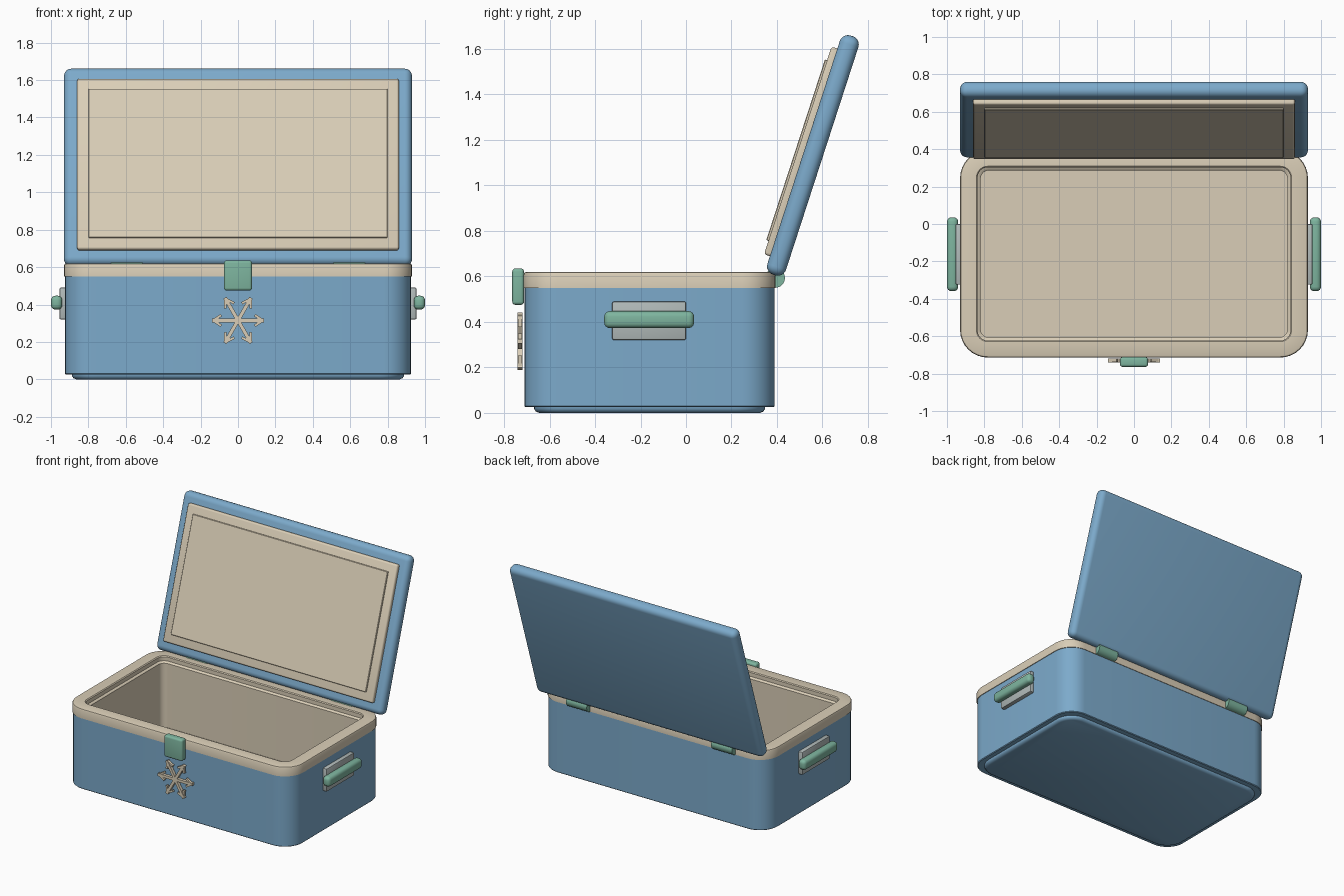
import bpy, bmesh, math
from mathutils import Matrix, Vector

default = bpy.data.objects.get("Cube")
if default:
    bpy.data.objects.remove(default, do_unlink=True)


def material(name, rgb):
    """Flat material from 8-bit display values."""
    lin = [((c / 255 + 0.055) / 1.055) ** 2.4 for c in rgb] + [1]
    m = bpy.data.materials.new(name)
    m.use_nodes = True
    m.diffuse_color = lin
    m.node_tree.nodes["Principled BSDF"].inputs["Base Color"].default_value = lin
    return m


blue = material("cooler blue", (124, 170, 203))
cream = material("warm cream", (218, 206, 183))
green = material("soft green", (126, 181, 159))
grey = material("pale grey", (178, 187, 186))


def finish(name, bm, mat):
    me = bpy.data.meshes.new(name)
    bm.to_mesh(me)
    bm.free()
    ob = bpy.data.objects.new(name, me)
    bpy.context.collection.objects.link(ob)
    me.materials.append(mat)
    bpy.ops.object.select_all(action="DESELECT")
    ob.select_set(True)
    bpy.context.view_layer.objects.active = ob
    bpy.ops.object.shade_smooth_by_angle(angle=math.radians(35))
    return ob


def box(name, centre, size, mat, bevel=0.0, tilt=0.0, segments=4):
    """Box with rounded edges, tilted about x."""
    bm = bmesh.new()
    bmesh.ops.create_cube(bm, size=1)
    bmesh.ops.scale(bm, vec=size, verts=bm.verts)
    if bevel:
        bmesh.ops.bevel(bm, geom=bm.edges[:], offset=bevel, segments=segments,
                        profile=0.5, affect="EDGES")
    ob = finish(name, bm, mat)
    ob.location = centre
    ob.rotation_euler.x = tilt
    return ob


def loft(name, rings, mat, bottom=False, top=False, cy=-0.16, steps=8):
    """Skin through rounded rectangles (half x, half y, radius, z)."""
    bm = bmesh.new()
    loops = []
    for hx, hy, r, z in rings:
        loop = []
        for q, (sx, sy) in enumerate([(1, 1), (-1, 1), (-1, -1), (1, -1)]):
            for i in range(steps + 1):
                a = math.pi / 2 * (q + i / steps)
                loop.append(bm.verts.new((sx * (hx - r) + r * math.cos(a),
                                          cy + sy * (hy - r) + r * math.sin(a), z)))
        loops.append(loop)
    n = len(loops[0])
    for a, b in zip(loops, loops[1:]):
        for i in range(n):
            j = (i + 1) % n
            bm.faces.new((a[i], a[j], b[j], b[i]))
    if bottom:
        bm.faces.new(loops[0][::-1])
    if top:
        bm.faces.new(loops[-1])
    return finish(name, bm, mat)


# Tub: plinth, outer body, rim with stepped liner
loft("base_plinth", [(0.865, 0.485, 0.11, 0), (0.88, 0.5, 0.125, 0.006),
                     (0.888, 0.508, 0.133, 0.018), (0.888, 0.508, 0.133, 0.035)],
     blue, bottom=True)
loft("body", [(0.92, 0.545, 0.14, 0.025), (0.925, 0.55, 0.145, 0.03),
              (0.925, 0.55, 0.145, 0.555)], blue, bottom=True)
loft("rim_and_liner", [(0.9, 0.525, 0.12, 0.55), (0.93, 0.554, 0.148, 0.55),
                       (0.93, 0.554, 0.148, 0.608), (0.926, 0.55, 0.144, 0.617),
                       (0.918, 0.542, 0.136, 0.62), (0.842, 0.469, 0.06, 0.62),
                       (0.836, 0.463, 0.054, 0.614), (0.836, 0.463, 0.054, 0.585),
                       (0.824, 0.451, 0.045, 0.58), (0.82, 0.447, 0.045, 0.575),
                       (0.82, 0.447, 0.045, 0.1)], cream, top=True)

# Open lid with stacked inner panels
tilt = math.radians(-18)
lid_centre = Vector((0, 0.558, 1.132))
forward = Matrix.Rotation(tilt, 3, "X") @ Vector((0, -1, 0))


def lid_layer(name, width, length, back, front, mat, bevel, segments):
    box(name, lid_centre + forward * (back + front) / 2,
        (width, front - back, length), mat, bevel, tilt, segments)


lid_layer("lid", 1.86, 1.105, -0.043, 0.043, blue, 0.038, 6)
lid_layer("lid_inner_panel", 1.72, 0.96, 0.02, 0.07, cream, 0.012, 3)
lid_layer("lid_centre_panel", 1.6, 0.836, 0.06, 0.08, cream, 0.003, 1)

# Latch
box("latch", (0, -0.738, 0.555), (0.15, 0.052, 0.16), green, 0.014)

# Hinges and side handles
for side, word in ((1, "left"), (-1, "right")):
    bm = bmesh.new()
    bmesh.ops.create_cone(bm, cap_ends=True, segments=24, radius1=0.043,
                          radius2=0.043, depth=0.17,
                          matrix=Matrix.Rotation(math.pi / 2, 4, "Y"))
    hinge = finish(word + "_hinge", bm, green)
    hinge.location = (side * 0.595, 0.392, 0.593)
    box(word + "_handle_plate", (side * 0.935, -0.162, 0.405),
        (0.04, 0.325, 0.17), grey, 0.008, segments=2)
    box(word + "_handle_grip", (side * 0.97, -0.162, 0.41),
        (0.06, 0.395, 0.074), green, 0.024)


# Snowflake ornament: six arms, each with two swept-back barbs
def bar(bm, start, angle, length, width, depth):
    m = (Matrix.Translation((start[0], -0.729, start[1]))
         @ Matrix.Rotation(-angle, 4, "Y")
         @ Matrix.Translation((length / 2, 0, 0))
         @ Matrix.Diagonal((length, depth, width, 1)))
    bmesh.ops.create_cube(bm, size=1, matrix=m)


bm = bmesh.new()
for k in range(6):
    a = k * math.pi / 3
    bar(bm, (0, 0.315), a, 0.14, 0.02, 0.022)
    tip = (0.133 * math.cos(a), 0.315 + 0.133 * math.sin(a))
    for s in (-1, 1):
        bar(bm, tip, a + s * math.radians(147), 0.052, 0.014, 0.018)
finish("snowflake_ornament", bm, cream)
